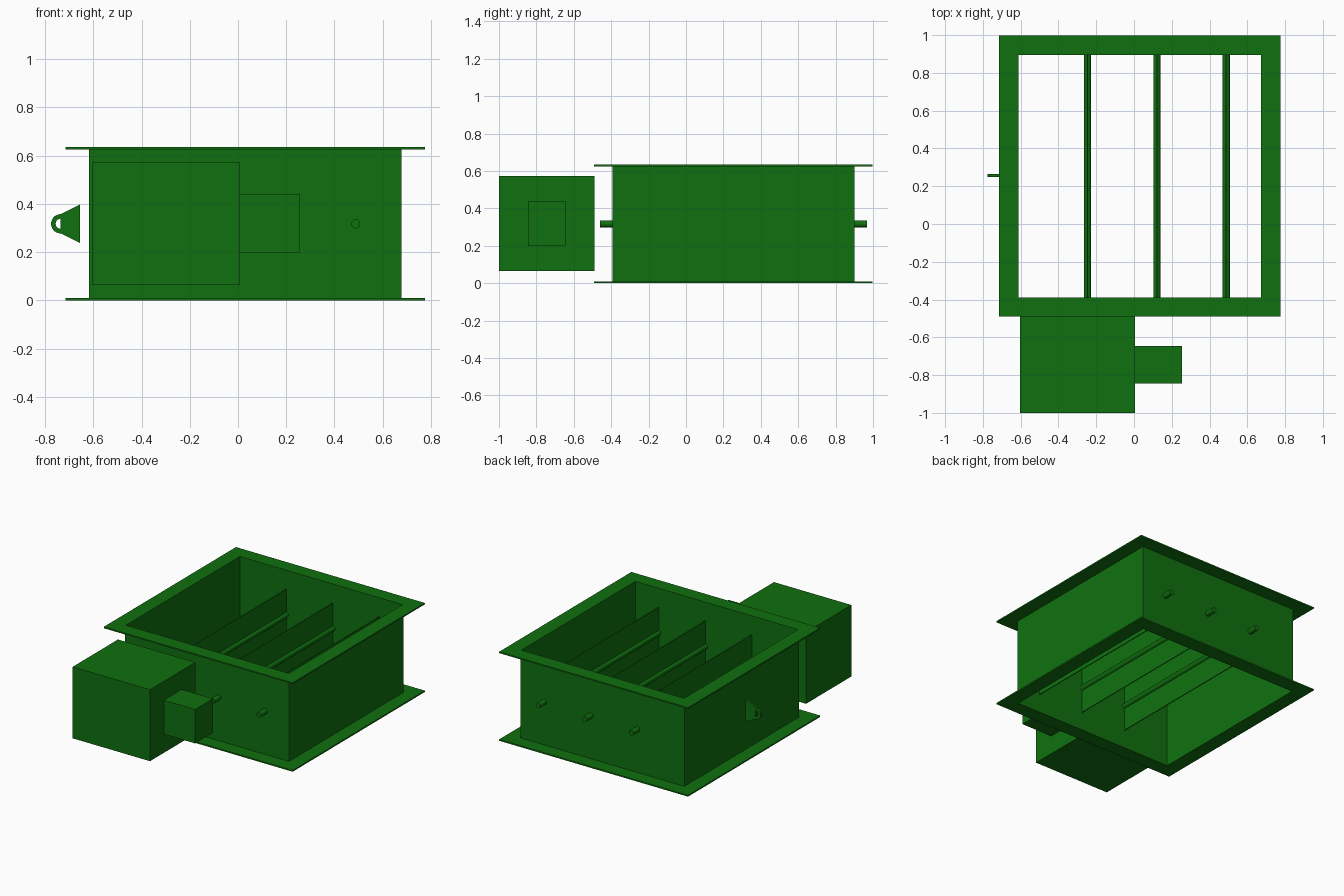
import bpy, bmesh, math
from mathutils import Matrix, Vector

old = bpy.data.objects.get("Cube")
if old:
    bpy.data.objects.remove(old)

green = bpy.data.materials.new("damper green")
green.use_nodes = True
green.diffuse_color = (0.005, 0.163, 0.005, 1)
green.node_tree.nodes["Principled BSDF"].inputs["Base Color"].default_value = green.diffuse_color


def finish(name, bm):
    bmesh.ops.recalc_face_normals(bm, faces=bm.faces)
    mesh = bpy.data.meshes.new(name)
    bm.to_mesh(mesh)
    bm.free()
    mesh.materials.append(green)
    ob = bpy.data.objects.new(name, mesh)
    bpy.context.collection.objects.link(ob)
    return ob


def box(name, lo, hi):
    lo, hi = Vector(lo), Vector(hi)
    bm = bmesh.new()
    bmesh.ops.create_cube(bm, size=1, matrix=Matrix.Translation((lo + hi) / 2)
                          @ Matrix.Diagonal((hi - lo).to_4d()))
    return finish(name, bm)


def loop_prism(name, outer, inner, place, depth):
    """Closed band between two matching outlines, given a depth."""
    bm = bmesh.new()
    rings = [[bm.verts.new(place(a, b, d)) for a, b in line]
             for line, d in ((outer, 0), (outer, depth), (inner, depth), (inner, 0))]
    n = len(outer)
    for r in range(4):
        a, b = rings[r], rings[(r + 1) % 4]
        for i in range(n):
            j = (i + 1) % n
            bm.faces.new((a[i], a[j], b[j], b[i]))
    return finish(name, bm)


def rect(margin):
    x0, x1, y0, y1 = -0.617 - margin, 0.677 + margin, -0.393 - margin, 0.9 + margin
    return [(x0, y0), (x1, y0), (x1, y1), (x0, y1)]


# Duct casing and its two flanges
HEIGHT, WALL, RIM = 0.635, 0.005, 0.01
for name, z, depth, margin in (("duct_casing", RIM, HEIGHT - 2 * RIM, 0),
                               ("bottom_flange", 0, RIM, 0.098),
                               ("top_flange", HEIGHT - RIM, RIM, 0.098)):
    loop_prism(name, rect(margin), rect(-WALL), lambda x, y, d: (x, y, z + d), depth)

# Upright blades, each on a round shaft
MID = HEIGHT / 2
for i, x in enumerate((-0.246, 0.121, 0.488), 1):
    box(f"blade_{i}", (x - 0.003, -0.388, MID - 0.183), (x + 0.003, 0.895, MID + 0.183))
    bm = bmesh.new()
    bmesh.ops.create_cone(bm, cap_ends=True, segments=24, radius1=0.019, radius2=0.019,
                          depth=1.43, matrix=Matrix.Translation((x, 0.254, MID))
                          @ Matrix.Rotation(math.pi / 2, 4, "X"))
    shaft = finish(f"shaft_{i}", bm)
    bpy.ops.object.select_all(action="DESELECT")
    shaft.select_set(True)
    bpy.context.view_layer.objects.active = shaft
    bpy.ops.object.shade_smooth_by_angle(angle=math.radians(40))

# Actuator housing with its side box
box("actuator_housing", (-0.604, -1, 0.064), (0.006, -0.49, 0.574))
box("actuator_side_box", (0.006, -0.845, 0.198), (0.254, -0.645, 0.44))

# Lug on the right side: tapered plate and half-round eye
LUG_X, LUG_Y, LUG_T = -0.735, 0.25, 0.014
bm = bmesh.new()
plate = [bm.verts.new((x, LUG_Y, MID + z)) for x, z in
         ((LUG_X, -0.04), (-0.655, -0.08), (-0.655, 0.08), (LUG_X, 0.04))]
face = bm.faces.new(plate)
side = bmesh.ops.extrude_face_region(bm, geom=[face])["geom"]
bmesh.ops.translate(bm, vec=(0, LUG_T, 0),
                    verts=[v for v in side if isinstance(v, bmesh.types.BMVert)])
finish("lug_plate", bm)


def half_round(rx, rz):
    angles = [math.pi * (0.5 + k / 16) for k in range(17)]
    return [(LUG_X + rx * math.cos(a), MID + rz * math.sin(a)) for a in angles]


loop_prism("lug_eye", half_round(0.04, 0.04), half_round(0.021, 0.021),
           lambda x, z, d: (x, LUG_Y + d, z), LUG_T)
